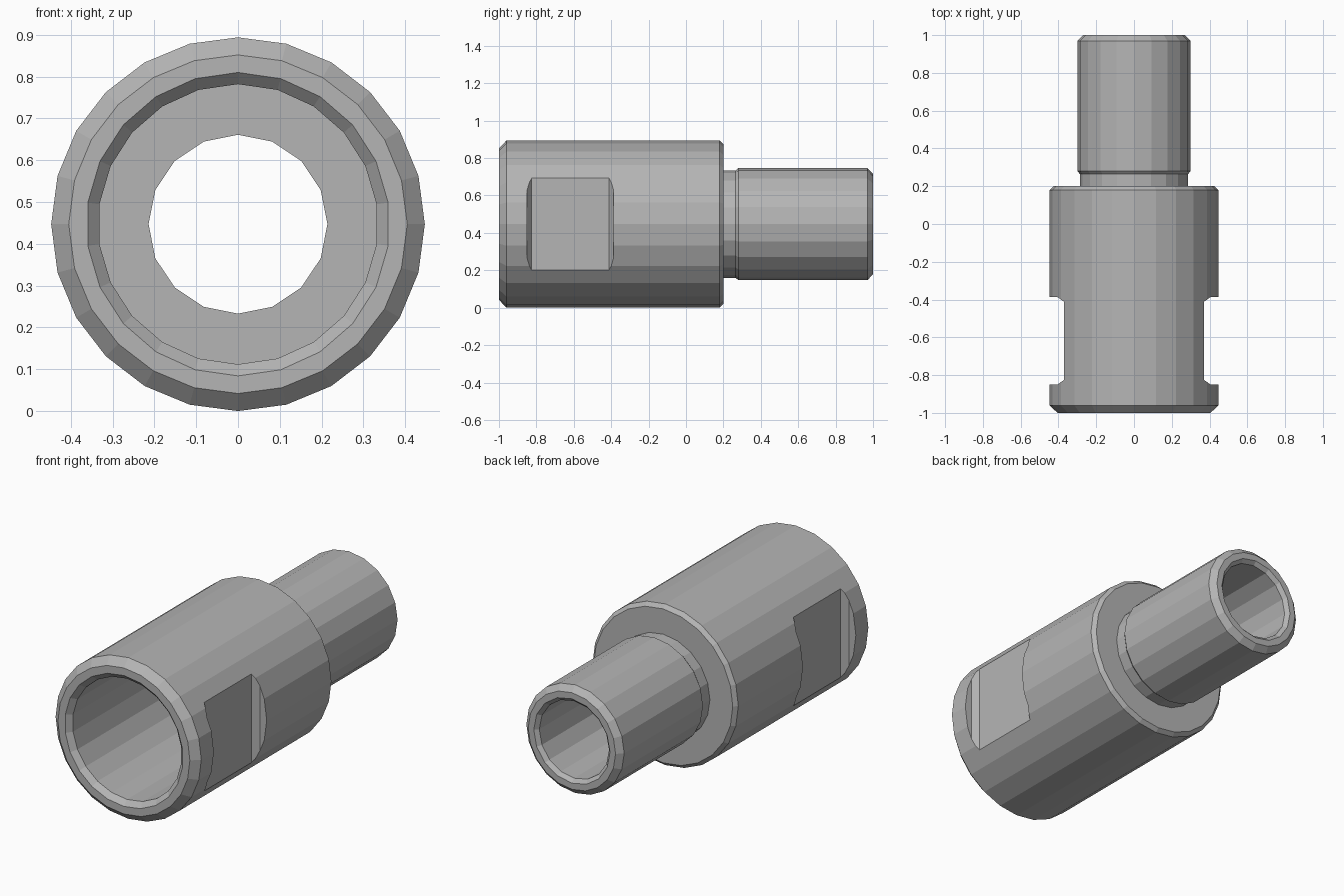
import bpy, bmesh
from math import sin, cos, tau

AXIS_Z = 0.447

if "Cube" in bpy.data.objects:
    bpy.data.objects.remove(bpy.data.objects["Cube"])

steel = bpy.data.materials.new("steel grey")
steel.use_nodes = True
GREY = (0.46, 0.46, 0.46, 1)
steel.diffuse_color = GREY
steel.node_tree.nodes["Principled BSDF"].inputs["Base Color"].default_value = GREY


def finish(name, bm):
    bmesh.ops.recalc_face_normals(bm, faces=bm.faces)
    mesh = bpy.data.meshes.new(name)
    bm.to_mesh(mesh)
    bm.free()
    mesh.materials.append(steel)
    obj = bpy.data.objects.new(name, mesh)
    bpy.context.collection.objects.link(obj)
    return obj


def turned(name, profile, sides):
    """Closed solid turned about the long axis from (y, radius) points."""
    bm = bmesh.new()
    rings = [[bm.verts.new((r * sin(tau * i / sides), y, AXIS_Z + r * cos(tau * i / sides)))
              for i in range(sides)] for y, r in profile]
    for a, b in zip(rings, rings[1:]):
        for i in range(sides):
            j = (i + 1) % sides
            bm.faces.new((a[i], a[j], b[j], b[i]))
    bm.faces.new(rings[0])
    bm.faces.new(rings[-1])
    return finish(name, bm)


def flat_cutter(name, side):
    """Prism that mills one wrench flat with sloped ends."""
    outline = [(0.37, -0.825), (0.37, -0.412), (0.405, -0.387),
               (0.6, -0.387), (0.6, -0.85), (0.405, -0.85)]
    bm = bmesh.new()
    low, high = [[bm.verts.new((side * x, y, z)) for x, y in outline] for z in (-0.2, 1.1)]
    bm.faces.new(low)
    bm.faces.new(high)
    for i in range(len(outline)):
        j = (i + 1) % len(outline)
        bm.faces.new((low[i], low[j], high[j], high[i]))
    return finish(name, bm)


def combine(target, tool, operation):
    tool.hide_render = True
    mod = target.modifiers.new(operation, 'BOOLEAN')
    mod.operation, mod.object, mod.solver = operation, tool, 'EXACT'
    bpy.context.view_layer.objects.active = target
    bpy.ops.object.modifier_apply(modifier=mod.name)
    bpy.data.objects.remove(tool)


# Chamfered main body
body = turned("adapter_body", [(-1, 0.405), (-0.96, 0.447), (0.18, 0.447), (0.2, 0.427)], 24)

# Narrower spigot with a relief groove at its root
spigot = turned("spigot", [(0.0, 0.287), (0.265, 0.287), (0.28, 0.3),
                           (0.97, 0.3), (1, 0.268)], 20)
combine(body, spigot, 'UNION')

# Wide front bore, and a narrow bore through the spigot
combine(body, turned("front_bore", [(-1.02, 0.383), (-0.972, 0.335), (-0.1, 0.335)], 22), 'DIFFERENCE')
combine(body, turned("through_bore", [(-0.3, 0.214), (0.98, 0.214), (1.02, 0.254)], 16), 'DIFFERENCE')

# Wrench flats on both sides
for side in (-1, 1):
    combine(body, flat_cutter("flat_cutter", side), 'DIFFERENCE')
